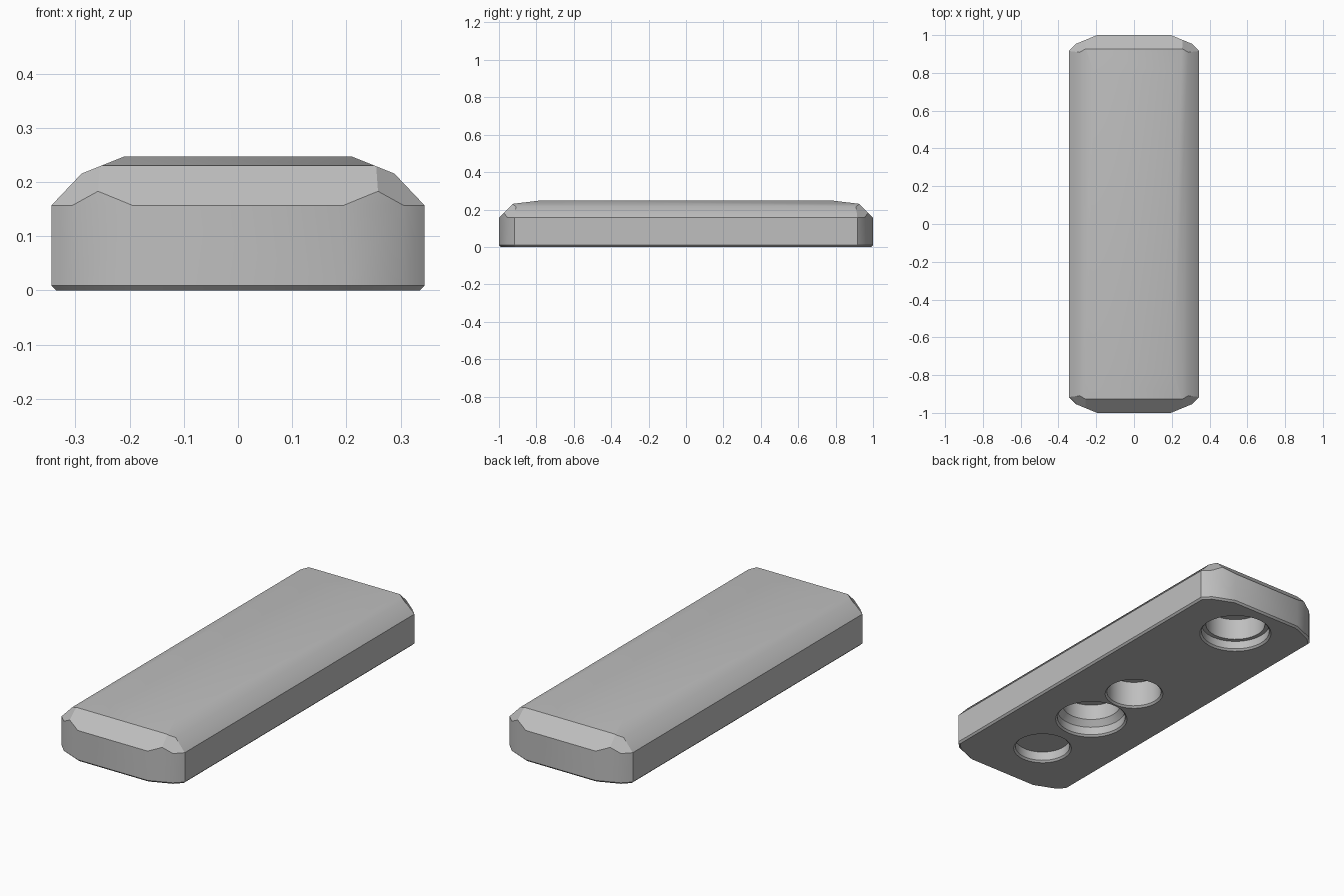
import bpy, bmesh, math
from mathutils import Vector

cube = bpy.data.objects.get("Cube")
if cube:
    bpy.data.objects.remove(cube, do_unlink=True)

grey = bpy.data.materials.new("light grey")
grey.use_nodes = True
colour = (0.52, 0.52, 0.52, 1)
grey.diffuse_color = colour
grey.node_tree.nodes["Principled BSDF"].inputs["Base Color"].default_value = colour


def add_object(name, bm):
    bmesh.ops.recalc_face_normals(bm, faces=bm.faces[:])
    mesh = bpy.data.meshes.new(name)
    bm.to_mesh(mesh)
    bm.free()
    mesh.materials.append(grey)
    obj = bpy.data.objects.new(name, mesh)
    bpy.context.collection.objects.link(obj)
    return obj


def slice_off(bm, point, normal):
    """Cut away everything beyond a plane and cap the cut."""
    bmesh.ops.bisect_plane(bm, geom=bm.verts[:] + bm.edges[:] + bm.faces[:], dist=1e-5,
                           plane_co=point, plane_no=Vector(normal).normalized(), clear_outer=True)
    open_edges = [e for e in bm.edges if e.is_boundary]
    if open_edges:
        bmesh.ops.holes_fill(bm, edges=open_edges, sides=0)


# Plate blank
WIDTH, LENGTH, TOP, SHOULDER, LIP = 0.344, 1.0, 0.247, 0.157, 0.009
bm = bmesh.new()
bmesh.ops.create_cube(bm, size=1)
for v in bm.verts:
    v.co = (v.co.x * 2 * WIDTH, v.co.y * 2 * LENGTH, (v.co.z + 0.5) * TOP)

# Facets as (point, normal) in one quadrant: upright corners, then sloped top
walls = [((0.305, 0.955, 0), (1, 1, 0)), ((0.195, 1.0, 0), (0.41, 1, 0))]
slopes = [((WIDTH, 0, SHOULDER), (1, 0, 0.95)),
          ((0.21, 0, TOP), (0.4, 0, 1)),
          ((0, LENGTH, SHOULDER), (0, 1, 1)),
          ((0, 0.79, TOP), (0, 0.123, 1)),
          ((0.305, 0.955, SHOULDER), (1, 1, 1.07))]
# Small chamfer around the underside
sides = [((WIDTH, 0, 0), (1, 0, 0)), ((0, LENGTH, 0), (0, 1, 0))] + walls
chamfers = []
for point, normal in sides:
    n = Vector(normal).normalized()
    chamfers.append((Vector(point) - n * LIP, n - Vector((0, 0, 1))))

for point, normal in walls + slopes + chamfers:
    for sx in ([1, -1] if normal[0] else [1]):
        for sy in ([1, -1] if normal[1] else [1]):
            flip = Vector((sx, sy, 1))
            slice_off(bm, Vector(point) * flip, Vector(normal) * flip)
plate = add_object("plate", bm)


def cutter(name, y, profile):
    """Turned solid from (radius, height) steps, used to bore a hole."""
    bm = bmesh.new()
    steps = [(0, -0.05), (profile[0][0], -0.05)] + profile + [(0, profile[-1][1])]
    verts = [bm.verts.new((r, 0, z)) for r, z in steps]
    edges = [bm.edges.new(pair) for pair in zip(verts, verts[1:])]
    bmesh.ops.spin(bm, geom=verts + edges, cent=(0, 0, 0), axis=(0, 0, 1),
                   angle=math.tau, steps=48)
    bmesh.ops.remove_doubles(bm, verts=bm.verts[:], dist=1e-5)
    bmesh.ops.translate(bm, verts=bm.verts[:], vec=(0, y, 0))
    obj = add_object(name, bm)
    obj.hide_render = True
    return obj


# Holes in the underside: two stepped sockets and two plain ones
big = [(0.173, 0), (0.164, LIP), (0.164, 0.05)]
small = [(0.14, 0), (0.131, LIP)]
holes = [cutter("stepped_hole", 0.765, big + [(0.143, 0.05), (0.143, 0.16)]),
         cutter("deep_hole", 0.0, small + [(0.131, 0.14)]),
         cutter("tapered_hole", -0.322, big + [(0.14, 0.08), (0.14, 0.16)]),
         cutter("shallow_hole", -0.69, small + [(0.131, 0.055)])]

bpy.ops.object.select_all(action="DESELECT")
plate.select_set(True)
bpy.context.view_layer.objects.active = plate
for hole in holes:
    cut = plate.modifiers.new(hole.name, "BOOLEAN")
    cut.operation, cut.solver, cut.object = "DIFFERENCE", "EXACT", hole
    bpy.ops.object.modifier_apply(modifier=cut.name)
    bpy.data.objects.remove(hole, do_unlink=True)

# Soft crown with crisp chamfers
bpy.ops.object.shade_smooth_by_angle(angle=math.radians(30))
